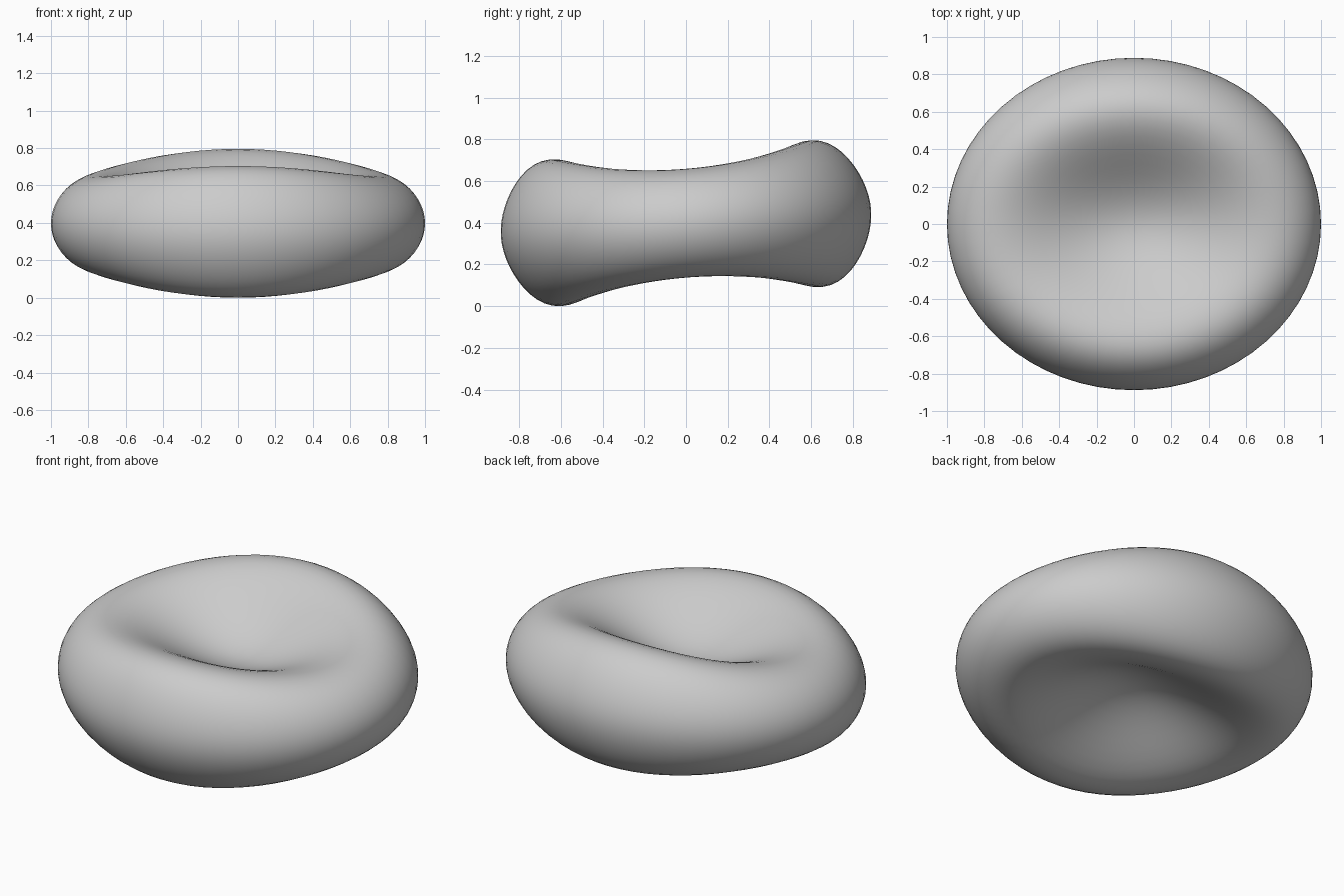
import bpy
import bmesh
from math import radians
from mathutils import Matrix

default_cube = bpy.data.objects.get("Cube")
if default_cube:
    bpy.data.objects.remove(default_cube, do_unlink=True)

DEPTH_RATIO = 0.89       # front-to-back size against width
TILT = radians(4.2)      # the back edge sits a little higher
MID_HEIGHT = 0.395


def half_thickness(x, y):
    """Thickness factor: thin dimple, thick front and back rim, thinner sides."""
    r2 = x * x + y * y
    rise = 0.75 * x * x + 1.205 * y * y
    fall = (0.349 * x * x + 0.735 * y * y) * r2
    return 0.08 + rise - fall


def make_material(name, color):
    mat = bpy.data.materials.new(name)
    mat.use_nodes = True
    mat.diffuse_color = color
    mat.node_tree.nodes["Principled BSDF"].inputs["Base Color"].default_value = color
    return mat


# Biconcave disc: a sphere squeezed by the thickness rule
bm = bmesh.new()
bmesh.ops.create_uvsphere(bm, u_segments=64, v_segments=48, radius=1)
for v in bm.verts:
    v.co.z *= half_thickness(v.co.x, v.co.y)
    v.co.y *= DEPTH_RATIO

# Lean the disc and lift it onto the ground
bm.transform(Matrix.Rotation(TILT, 4, "X"))
bm.transform(Matrix.Translation((0, 0, MID_HEIGHT)))
lowest = min(v.co.z for v in bm.verts)
bm.transform(Matrix.Translation((0, 0, -lowest)))
for f in bm.faces:
    f.smooth = True

mesh = bpy.data.meshes.new("dimpled_disc")
bm.to_mesh(mesh)
bm.free()
mesh.materials.append(make_material("light grey", (0.6, 0.6, 0.6, 1)))
disc = bpy.data.objects.new("dimpled_disc", mesh)
bpy.context.collection.objects.link(disc)
